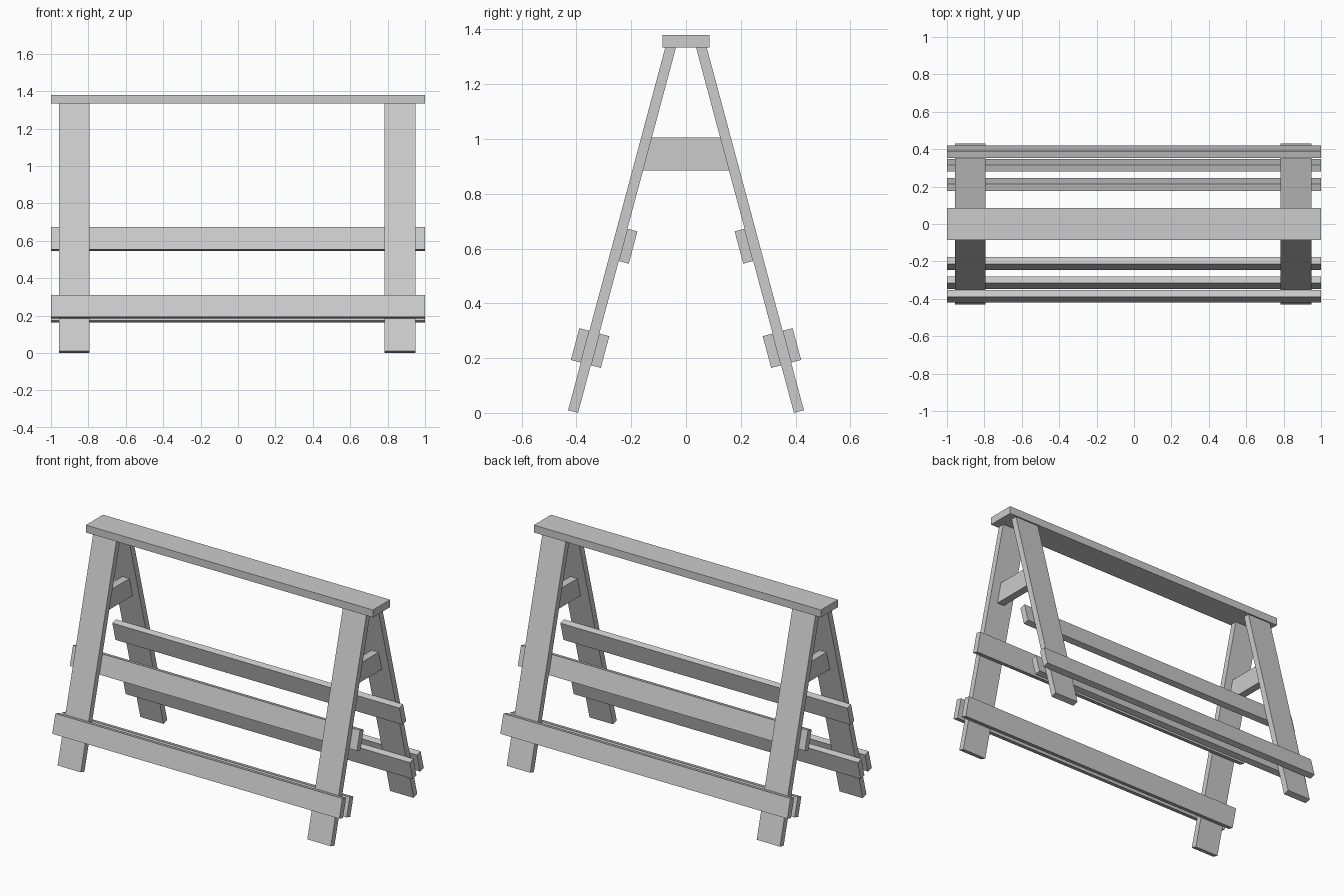
import bpy
import bmesh
from math import sin, cos, radians
from mathutils import Vector

cube = bpy.data.objects.get("Cube")
if cube:
    bpy.data.objects.remove(cube, do_unlink=True)

# Single flat colour
grey = bpy.data.materials.new("plain grey")
grey.use_nodes = True
colour = (0.6, 0.6, 0.6, 1.0)
grey.diffuse_color = colour
grey.node_tree.nodes["Principled BSDF"].inputs["Base Color"].default_value = colour

TILT = radians(15)
ALONG = Vector((sin(TILT), cos(TILT)))      # up the front leg, in (y, z)
OUT = Vector((-cos(TILT), sin(TILT)))       # out of the front leg
FOOT = Vector((-0.394, 0.0))                # inner bottom corner of the front leg
BOARD = 0.0377                              # board thickness
TOP_Z, BEAM_Z = 1.38, 1.333


def extrude_x(name, profile, x0, x1):
    """Extrude a (y, z) profile from x0 to x1."""
    bm = bmesh.new()
    face = bm.faces.new([bm.verts.new((x0, y, z)) for y, z in profile])
    new = bmesh.ops.extrude_face_region(bm, geom=[face])["geom"]
    verts = [v for v in new if isinstance(v, bmesh.types.BMVert)]
    bmesh.ops.translate(bm, vec=(x1 - x0, 0, 0), verts=verts)
    bmesh.ops.recalc_face_normals(bm, faces=bm.faces)
    mesh = bpy.data.meshes.new(name)
    bm.to_mesh(mesh)
    bm.free()
    mesh.materials.append(grey)
    obj = bpy.data.objects.new(name, mesh)
    bpy.context.collection.objects.link(obj)


def on_leg(s, n):
    """Point at distance s up the leg and n out from its inner face."""
    return FOOT + ALONG * s + OUT * n


def leg_at(z, n):
    """Point on the leg at height z."""
    return on_leg((z - OUT.y * n) / ALONG.y, n)


def slab(s0, s1, n0, n1):
    return [on_leg(s0, n0), on_leg(s1, n0), on_leg(s1, n1), on_leg(s0, n1)]


leg = [on_leg(0, 0), leg_at(BEAM_Z, 0), leg_at(BEAM_Z, BOARD), on_leg(0, BOARD)]
rails = {
    "lower_outer_rail": slab(0.18, 0.30, BOARD, 2 * BOARD),
    "lower_inner_rail": slab(0.18, 0.30, -BOARD, 0),
    "upper_inner_rail": slab(0.574, 0.696, -BOARD, 0),
}
leg_spans = {"right": (-0.956, -0.794), "left": (0.784, 0.948)}

# Legs and rails, mirrored front to back
for end, side in (("front", 1), ("back", -1)):
    def flip(profile):
        return [(p.x * side, p.y) for p in profile]

    for hand, (x0, x1) in leg_spans.items():
        extrude_x(f"{end}_{hand}_leg", flip(leg), x0, x1)
    for name, profile in rails.items():
        extrude_x(f"{end}_{name}", flip(profile), -1, 1)

# Cross braces fitted between the legs
low, high = leg_at(0.885, 0), leg_at(1.005, 0)
brace = [(low.x, low.y), (-low.x, low.y), (-high.x, high.y), (high.x, high.y)]
for hand, x in (("right", -0.868), ("left", 0.868)):
    extrude_x(f"{hand}_brace", brace, x - 0.024, x + 0.024)

# Top beam
extrude_x("top_beam", [(-0.085, BEAM_Z), (0.085, BEAM_Z), (0.085, TOP_Z), (-0.085, TOP_Z)], -1, 1)
